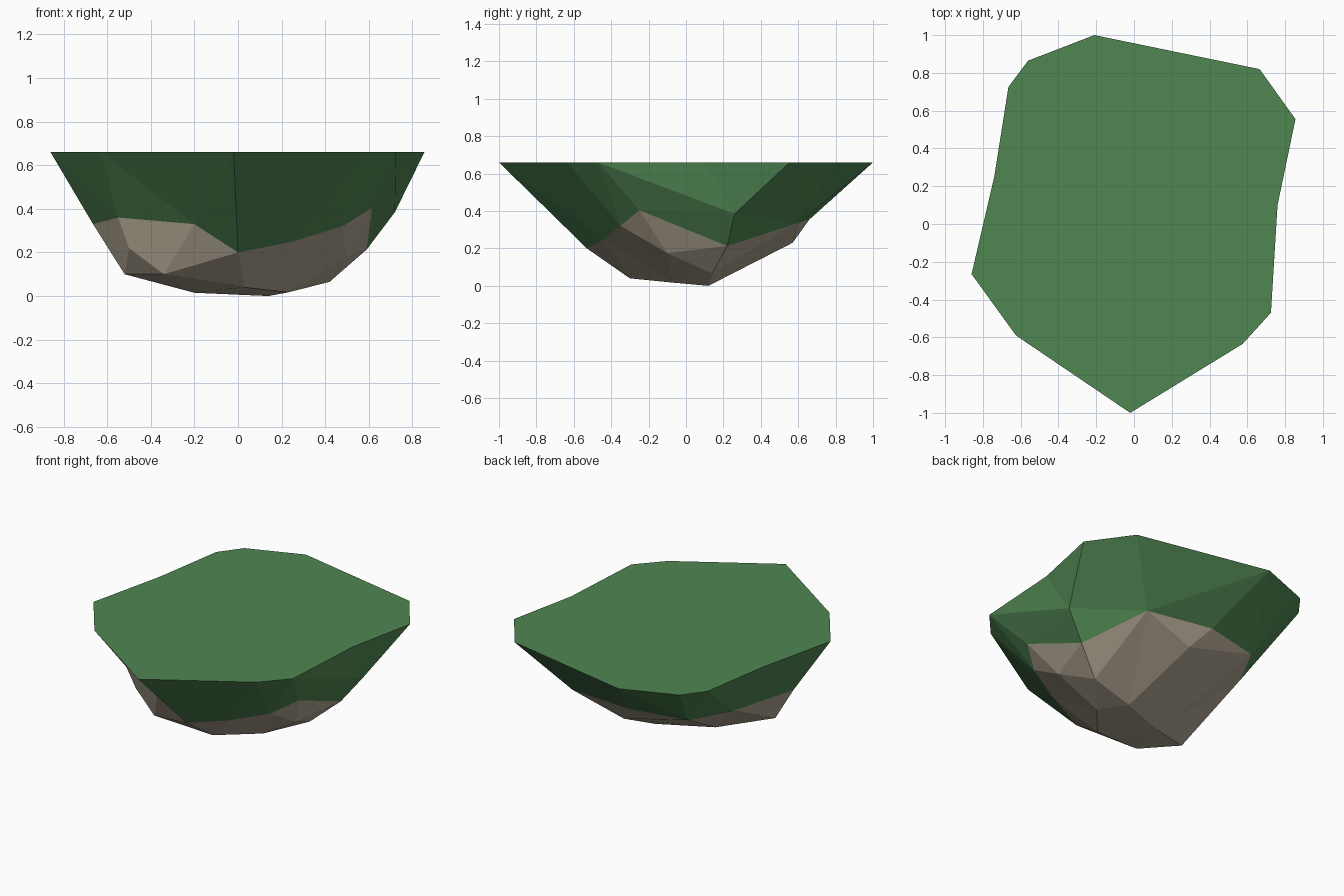
import bpy, bmesh
from mathutils import Vector
from mathutils.geometry import delaunay_2d_cdt

if "Cube" in bpy.data.objects:
    bpy.data.objects.remove(bpy.data.objects["Cube"])

TOP = 0.66

# Outline of the flat grassy top, counter-clockwise from the front tip
rim = [(-.02, -1), (.575, -.635), (.725, -.47), (.76, .10), (.855, .555), (.665, .82),
       (-.21, 1), (-.56, .865), (-.665, .725), (-.74, .25), (-.86, -.265), (-.625, -.59)]
# One extra corner in the grass slope on the right
ledge = [(.72, .26, .385)]
# Ring where grass meets stone
band = [(0, -.53, .20), (.25, -.44, .25), (.48, -.35, .32), (.615, -.25, .405),
        (.59, .22, .213), (.40, .60, .336), (-.05, .66, .355), (-.42, .58, .35),
        (-.56, .31, .345), (-.665, -.16, .33), (-.55, -.37, .36), (-.2, -.55, .33)]
# Corners of the stone underside
base = [(.5, -.1, .175), (.42, .14, .065), (.14, .12, 0), (.23, -.07, .017),
        (.03, -.3, .04), (-.34, -.38, .10), (-.52, -.18, .10), (-.2, -.02, .015),
        (.05, .57, .23), (-.5, -.34, .22)]
# Ridges that must appear as edges
creases = [(2, 12), (4, 12), (12, 16), (12, 17), (4, 18), (5, 18), (6, 19), (11, 24), (0, 24),
           (18, 26), (18, 27), (27, 33), (32, 33), (20, 32), (21, 32), (24, 34), (30, 34),
           (24, 30), (13, 30), (13, 29)]


def material(name, colour):
    m = bpy.data.materials.new(name)
    m.diffuse_color = (*colour, 1)
    m.use_nodes = True
    m.node_tree.nodes["Principled BSDF"].inputs["Base Color"].default_value = m.diffuse_color
    return m


def loop(start, n):
    return [(start + i, start + (i + 1) % n) for i in range(n)]


points = [(x, y, TOP) for x, y in rim] + ledge + band + base
first_band = len(rim) + len(ledge)
edges = loop(0, len(rim)) + loop(first_band, len(band)) + creases

# Faceted underside: triangulate in plan, then lift each corner to its height
flat, _, tris, source, _, _ = delaunay_2d_cdt(
    [Vector(p[:2]) for p in points], edges, [], 1, 1e-5)

bm = bmesh.new()
verts = [bm.verts.new(p) for p in points]
for t in tris:
    ids = [source[i][0] for i in t]
    f = bm.faces.new([verts[i] for i in reversed(ids)])
    f.material_index = 1 if min(ids) >= first_band else 0   # stone inside the ring

# Flat grassy top
bm.faces.new(verts[:len(rim)]).material_index = 0
bmesh.ops.recalc_face_normals(bm, faces=bm.faces[:])

mesh = bpy.data.meshes.new("grassy_rock")
bm.to_mesh(mesh)
bm.free()
mesh.materials.append(material("grass_green", (.080, .238, .084)))
mesh.materials.append(material("stone_beige", (.45, .39, .30)))
bpy.context.collection.objects.link(bpy.data.objects.new("grassy_rock", mesh))
